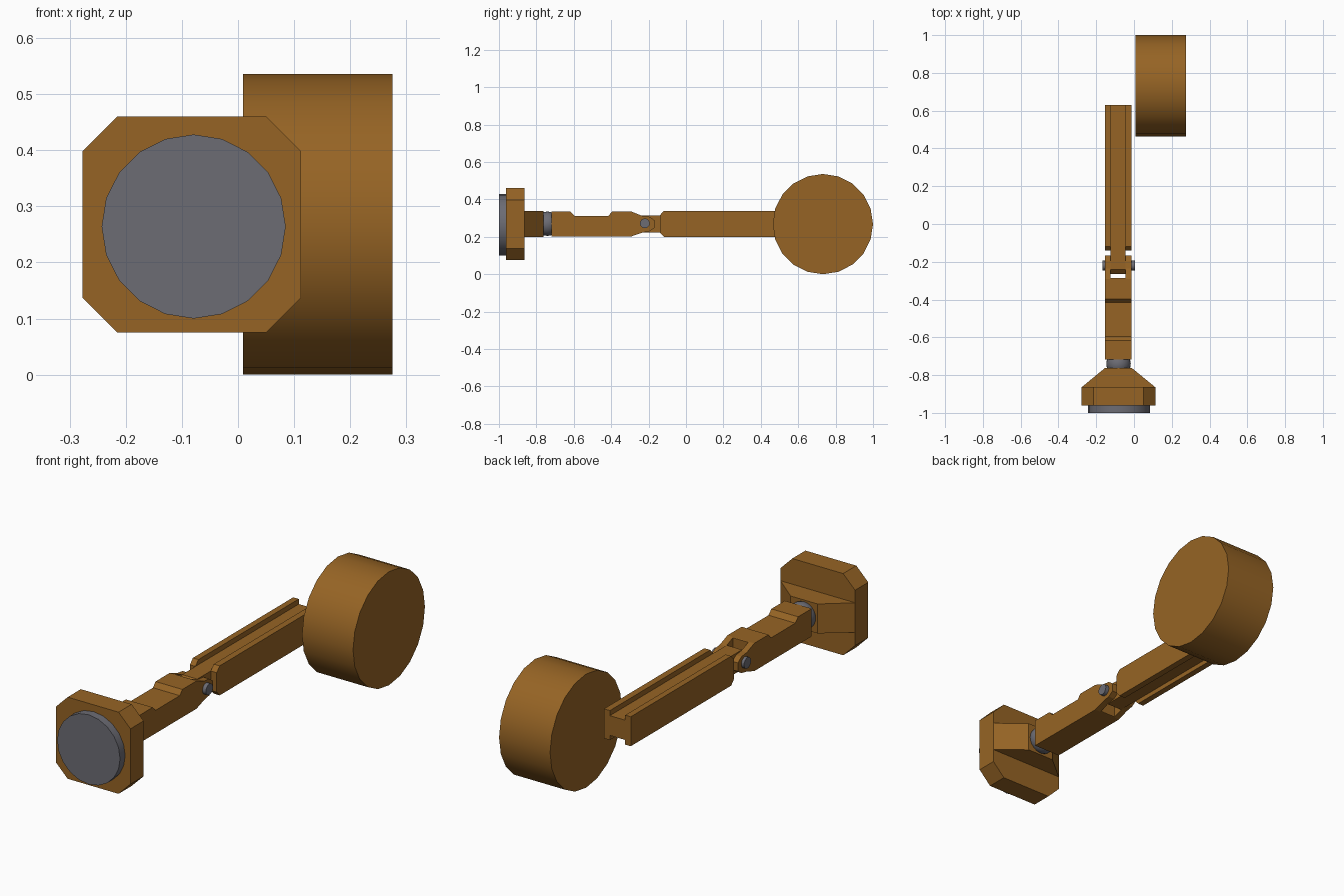
import bpy, bmesh, math
from mathutils import Vector, Matrix

if "Cube" in bpy.data.objects:
    bpy.data.objects.remove(bpy.data.objects["Cube"])


def material(name, rgb):
    m = bpy.data.materials.new(name)
    m.diffuse_color = (*rgb, 1)
    m.use_nodes = True
    m.node_tree.nodes["Principled BSDF"].inputs["Base Color"].default_value = m.diffuse_color
    return m


brown = material("brown", (0.305, 0.127, 0.018))
grey = material("grey", (0.15, 0.15, 0.175))


def finish(name, bm, mat):
    bmesh.ops.recalc_face_normals(bm, faces=bm.faces)
    me = bpy.data.meshes.new(name)
    bm.to_mesh(me)
    bm.free()
    me.materials.append(mat)
    ob = bpy.data.objects.new(name, me)
    bpy.context.collection.objects.link(ob)
    return ob


def smooth(ob):
    bpy.ops.object.select_all(action='DESELECT')
    ob.select_set(True)
    bpy.context.view_layer.objects.active = ob
    bpy.ops.object.shade_smooth_by_angle(angle=math.radians(30))


def prism(name, axis, profile, spans, mat):
    """Extrude a profile along an axis ('x': yz, 'y': xz, 'z': xy) over each span."""
    place = {'x': lambda a, b, t: (t, a, b),
             'y': lambda a, b, t: (a, t, b),
             'z': lambda a, b, t: (a, b, t)}[axis]
    step = Vector(place(0, 0, 1))
    bm = bmesh.new()
    for lo, hi in spans:
        face = bm.faces.new([bm.verts.new(place(a, b, lo)) for a, b in profile])
        ext = bmesh.ops.extrude_face_region(bm, geom=[face], use_keep_orig=True)
        moved = [g for g in ext["geom"] if isinstance(g, bmesh.types.BMVert)]
        bmesh.ops.translate(bm, verts=moved, vec=step * (hi - lo))
    return finish(name, bm, mat)


def disc(name, axis, a, b, r, lo, hi, mat, sides=20):
    pts = [(a + r * math.cos(2 * math.pi * i / sides),
            b + r * math.sin(2 * math.pi * i / sides)) for i in range(sides)]
    ob = prism(name, axis, pts, [(lo, hi)], mat)
    smooth(ob)
    return ob


# Head: grey face pad, chamfered plate, wedge behind it
disc("face_pad", 'y', -0.079, 0.264, 0.164, -1.0, -0.955, grey)
x0, x1, z0, z1, c = -0.277, 0.1125, 0.075, 0.46, 0.062
prism("head_plate", 'y',
      [(x0 + c, z0), (x1 - c, z0), (x1, z0 + c), (x1, z1 - c),
       (x1 - c, z1), (x0 + c, z1), (x0, z1 - c), (x0, z0 + c)],
      [(-0.962, -0.864)], brown)
prism("head_wedge", 'z',
      [(x0, -0.864), (x1, -0.864), (-0.012, -0.762), (-0.153, -0.762)],
      [(0.2, 0.339)], brown)

# Ball joint between head and front arm
bm = bmesh.new()
bmesh.ops.create_uvsphere(bm, u_segments=20, v_segments=12, radius=0.065,
                          matrix=Matrix.Translation((-0.082, -0.741, 0.27)))
smooth(finish("ball_joint", bm, grey))

# Front arm with a forked end
front_arm = prism("front_arm", 'x',
                  [(-0.718, 0.203), (-0.29, 0.203), (-0.235, 0.222), (-0.195, 0.23),
                   (-0.168, 0.248), (-0.168, 0.288), (-0.195, 0.307), (-0.235, 0.312),
                   (-0.29, 0.334), (-0.396, 0.334), (-0.415, 0.312), (-0.596, 0.312),
                   (-0.617, 0.334), (-0.718, 0.334)],
                  [(-0.153, -0.013)], brown)
slot = prism("slot_cutter", 'x',
             [(-0.286, 0.1), (-0.1, 0.1), (-0.1, 0.4), (-0.286, 0.4)],
             [(-0.124, -0.044)], brown)
slot.hide_render = True
cut = front_arm.modifiers.new("fork_slot", 'BOOLEAN')
cut.operation, cut.object, cut.solver = 'DIFFERENCE', slot, 'EXACT'

# Hinge pin through the fork
disc("hinge_pin", 'x', -0.22, 0.272, 0.026, -0.167, 0.005, grey)

# Rear arm: central web with tongue, and two rails
prism("rear_arm_web", 'x',
      [(-0.265, 0.247), (-0.24, 0.222), (0.63, 0.222), (0.63, 0.315),
       (-0.24, 0.315), (-0.265, 0.29)],
      [(-0.124, -0.044)], brown)
prism("rear_arm_rails", 'x',
      [(-0.14, 0.224), (-0.118, 0.2), (0.63, 0.2), (0.63, 0.339),
       (-0.118, 0.339), (-0.14, 0.315)],
      [(-0.153, -0.124), (-0.044, -0.013)], brown)

# Large drum at the rear
disc("rear_drum", 'x', 0.732, 0.268, 0.268, 0.009, 0.275, brown)
